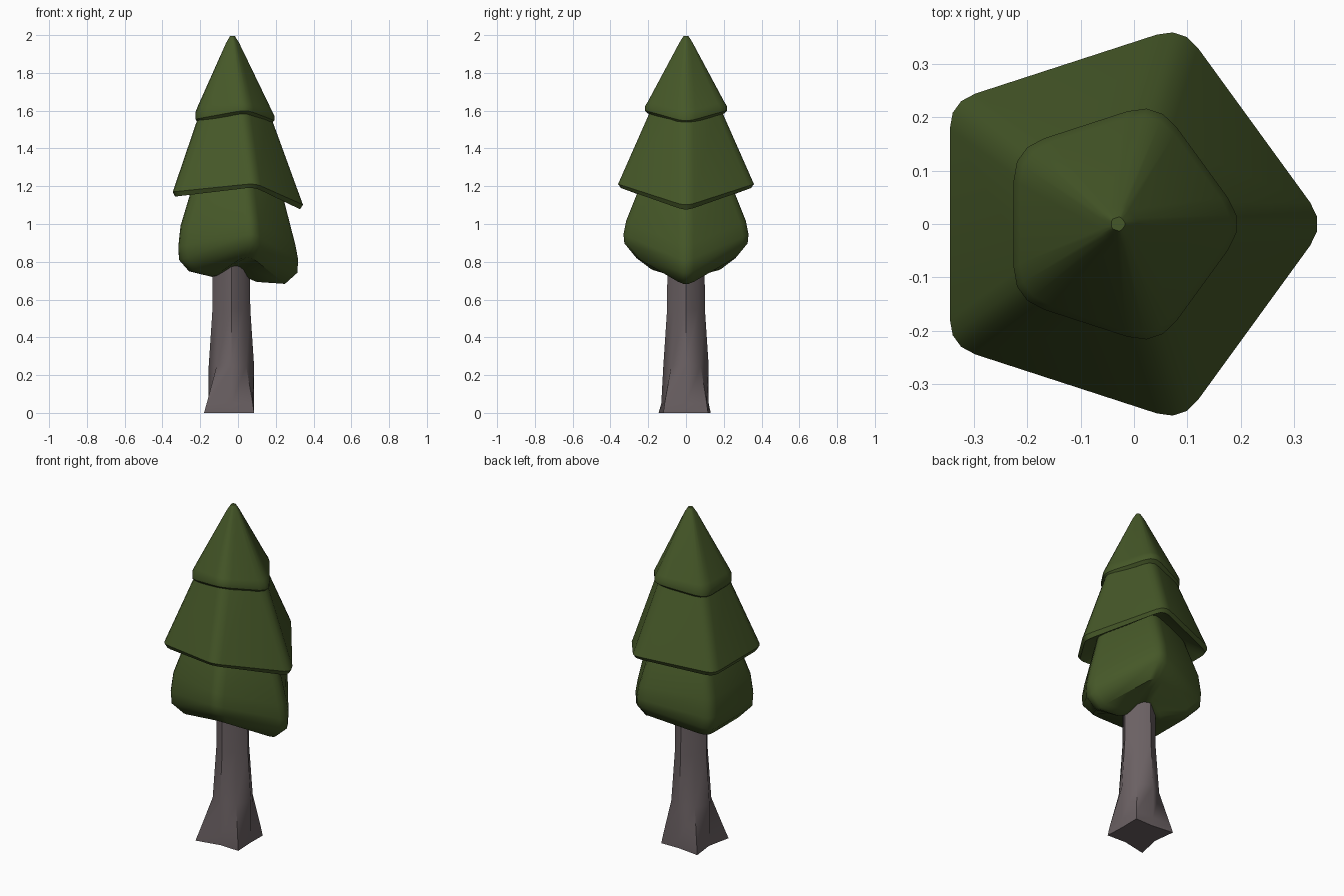
import bpy, bmesh, math
from mathutils import Vector

if "Cube" in bpy.data.objects:
    bpy.data.objects.remove(bpy.data.objects["Cube"])


def material(name, color):
    m = bpy.data.materials.new(name)
    m.diffuse_color = (*color, 1)
    m.use_nodes = True
    m.node_tree.nodes["Principled BSDF"].inputs["Base Color"].default_value = m.diffuse_color
    return m


green = material("dark_green", (0.060, 0.096, 0.021))
bark = material("grey_brown_bark", (0.145, 0.118, 0.124))


def loft(name, rings, mat, angle):
    """Skin a stack of equal-length rings, bottom to top, and cap both ends."""
    bm = bmesh.new()
    loops = [[bm.verts.new(p) for p in ring] for ring in rings]
    n = len(loops[0])
    for lo, hi in zip(loops, loops[1:]):
        for i in range(n):
            j = (i + 1) % n
            bm.faces.new((lo[i], lo[j], hi[j], hi[i]))
    for loop in (loops[0], loops[-1]):
        center = bm.verts.new(sum((v.co for v in loop), Vector()) / n)
        for i in range(n):
            bm.faces.new((loop[i], loop[(i + 1) % n], center))
    bmesh.ops.recalc_face_normals(bm, faces=bm.faces)
    mesh = bpy.data.meshes.new(name)
    bm.to_mesh(mesh)
    bm.free()
    mesh.materials.append(mat)
    ob = bpy.data.objects.new(name, mesh)
    bpy.context.collection.objects.link(ob)
    bpy.ops.object.select_all(action='DESELECT')
    ob.select_set(True)
    bpy.context.view_layer.objects.active = ob
    bpy.ops.object.shade_smooth_by_angle(angle=math.radians(angle))
    return ob


def pentagon(cx, r, z, rounding):
    """Rounded pentagon; z gives heights of the right, side and left corners."""
    zs = (z[0], z[1], z[2], z[2], z[1])
    corners = [Vector((cx + r * math.cos(math.radians(72 * k)),
                       r * math.sin(math.radians(72 * k)), zs[k])) for k in range(5)]
    pts = []
    for k in range(5):
        p, a, b = corners[k], corners[k - 1], corners[(k + 1) % 5]
        f = min(0.3, rounding / (1.1756 * r))
        a, b = p.lerp(a, f), p.lerp(b, f)
        for t in (0, 1 / 3, 2 / 3, 1):
            pts.append(a.lerp(p, t).lerp(p.lerp(b, t), t))
    return pts


# Foliage tiers: rings of (radius, (right, side, left corner heights))
tiers = {
    "bottom_foliage": (-0.025, 0.05, [
        (0.14, (0.67, 0.81, 0.72)), (0.29, (0.67, 0.83, 0.75)),
        (0.355, (0.73, 0.905, 0.81)), (0.36, (0.80, 0.95, 0.88)),
        (0.345, (0.88, 1.02, 0.99)), (0.26, (1.22, 1.22, 1.22)),
        (0.22, (1.28, 1.28, 1.28))]),
    "middle_foliage": (-0.03, 0.05, [
        (0.22, (1.17, 1.26, 1.21)), (0.375, (1.07, 1.195, 1.145)),
        (0.39, (1.095, 1.215, 1.17)), (0.205, (1.61, 1.61, 1.61)),
        (0.18, (1.66, 1.66, 1.66))]),
    "top_foliage": (-0.03, 0.06, [
        (0.15, (1.56, 1.63, 1.58)), (0.222, (1.52, 1.59, 1.535)),
        (0.242, (1.54, 1.605, 1.555)), (0.242, (1.565, 1.63, 1.59)),
        (0.228, (1.595, 1.65, 1.62)), (0.04, (1.96, 1.96, 1.96)),
        (0.015, (1.995, 1.995, 1.995))]),
}
for name, (cx, rounding, rings) in tiers.items():
    loft(name, [pentagon(cx, r, z, rounding) for r, z in rings], green, 42)


# Trunk: eight sides, with the diagonal ones flaring into roots at the base
def trunk_ring(z, axis, diagonals):
    pts = []
    for k in range(8):
        r = diagonals[k // 2] if k % 2 else axis
        a = math.radians(45 * k)
        pts.append(Vector((-0.035 + r * math.cos(a), r * math.sin(a), z)))
    return pts


loft("trunk", [
    trunk_ring(0.0, 0.115, (0.165, 0.185, 0.205, 0.17)),
    trunk_ring(0.05, 0.12, (0.155, 0.17, 0.185, 0.16)),
    trunk_ring(0.25, 0.12, (0.11,) * 4),
    trunk_ring(0.55, 0.10, (0.09,) * 4),
    trunk_ring(0.90, 0.098, (0.09,) * 4)], bark, 50)
